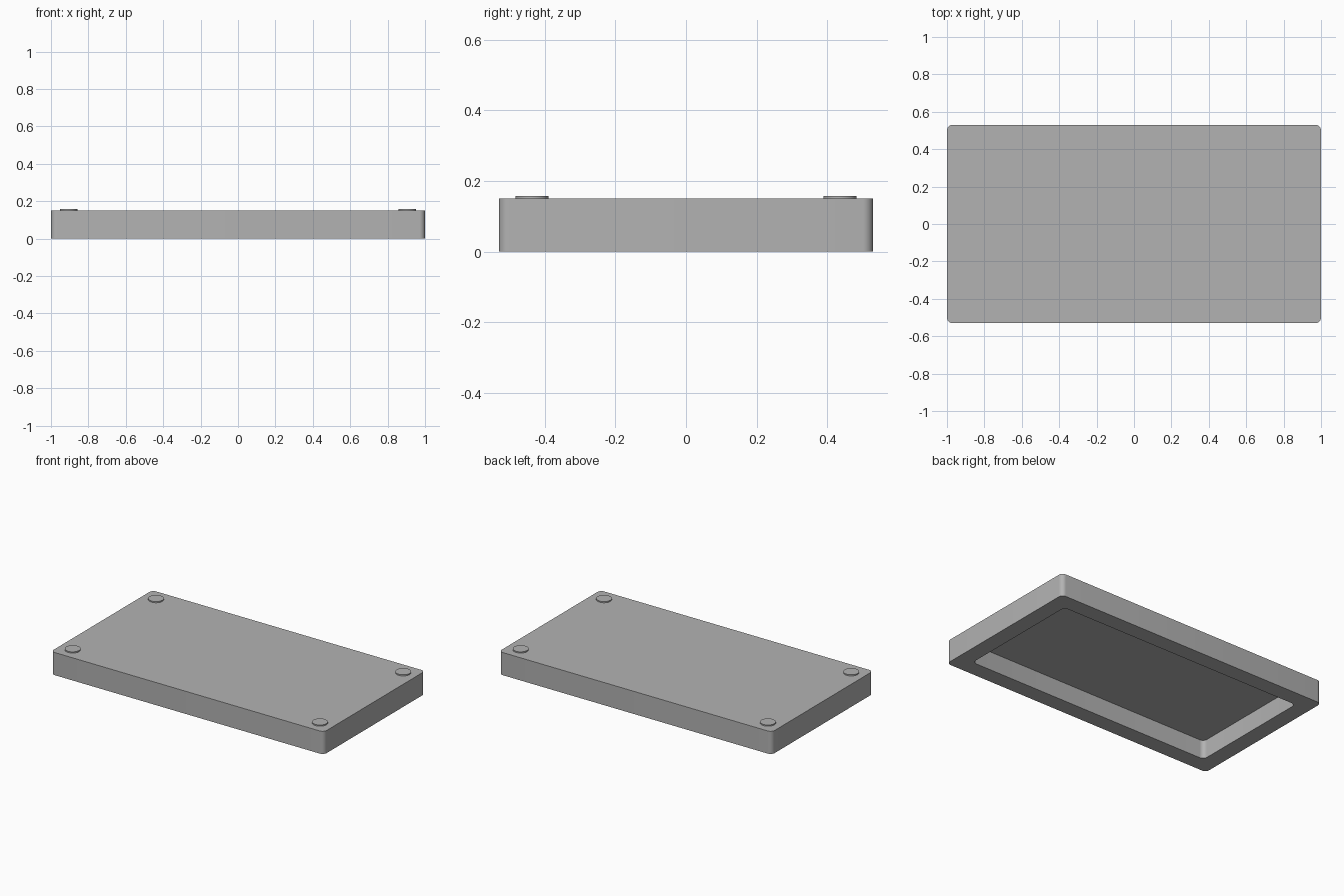
import bpy
import bmesh
from math import cos, sin, pi, radians

default = bpy.data.objects.get("Cube")
if default:
    bpy.data.objects.remove(default, do_unlink=True)

HALF_X, HALF_Y, HEIGHT = 1.0, 0.53, 0.15
WALL, DEPTH, CORNER = 0.108, 0.122, 0.03
STEPS = 8  # segments per rounded corner

grey = bpy.data.materials.new("plain grey")
grey.use_nodes = True
colour = (0.45, 0.45, 0.45, 1)
grey.diffuse_color = colour
grey.node_tree.nodes["Principled BSDF"].inputs["Base Color"].default_value = colour


def finish(name, bm):
    """Turn a bmesh into a smooth-shaded object with crisp edges."""
    bmesh.ops.recalc_face_normals(bm, faces=bm.faces)
    mesh = bpy.data.meshes.new(name)
    bm.to_mesh(mesh)
    bm.free()
    mesh.materials.append(grey)
    obj = bpy.data.objects.new(name, mesh)
    bpy.context.collection.objects.link(obj)
    bpy.ops.object.select_all(action="DESELECT")
    obj.select_set(True)
    bpy.context.view_layer.objects.active = obj
    bpy.ops.object.shade_smooth_by_angle(angle=radians(30))
    return obj


def rounded_loop(bm, hx, hy, z):
    """Ring of vertices around a rounded rectangle."""
    ring = []
    for i, (sx, sy) in enumerate([(1, 1), (-1, 1), (-1, -1), (1, -1)]):
        for k in range(STEPS + 1):
            a = (i + k / STEPS) * pi / 2
            ring.append(bm.verts.new((sx * (hx - CORNER) + CORNER * cos(a),
                                      sy * (hy - CORNER) + CORNER * sin(a), z)))
    return ring


def bridge(bm, a, b):
    for i in range(len(a)):
        j = (i + 1) % len(a)
        bm.faces.new((a[i], a[j], b[j], b[i]))


# Lid: a rounded slab hollowed out from below
bm = bmesh.new()
rings = [rounded_loop(bm, HALF_X, HALF_Y, HEIGHT),
         rounded_loop(bm, HALF_X, HALF_Y, 0),
         rounded_loop(bm, HALF_X - WALL, HALF_Y - WALL, 0),
         rounded_loop(bm, HALF_X - WALL, HALF_Y - WALL, DEPTH)]
for a, b in zip(rings, rings[1:]):
    bridge(bm, a, b)
bm.faces.new(rings[0])
bm.faces.new(rings[-1])
finish("hollow_lid", bm)

# Four low round pads near the corners of the top
for side, sx in (("left", 1), ("right", -1)):
    for end, sy in (("front", -1), ("back", 1)):
        bm = bmesh.new()
        bmesh.ops.create_cone(bm, cap_ends=True, segments=48,
                              radius1=0.047, radius2=0.047, depth=0.013)
        pad = finish(f"{end}_{side}_pad", bm)
        pad.location = (sx * 0.906, sy * 0.436, HEIGHT + 0.0015)
